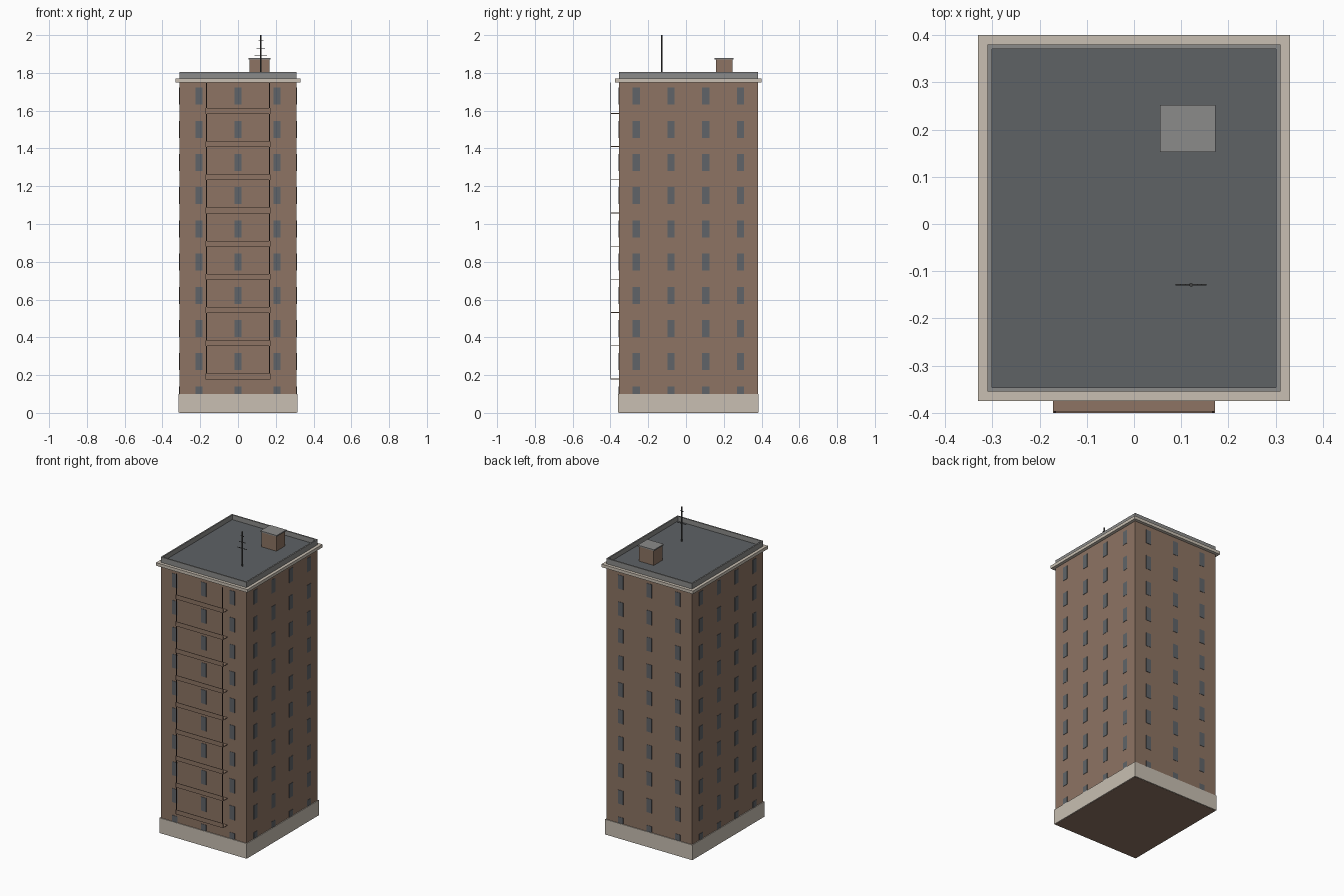
import bpy
import math
from mathutils import Matrix

if "Cube" in bpy.data.objects:
    bpy.data.objects.remove(bpy.data.objects["Cube"], do_unlink=True)
import bmesh


def material(name, rgb):
    m = bpy.data.materials.new(name)
    m.use_nodes = True
    colour = (*rgb, 1)
    m.diffuse_color = colour
    m.node_tree.nodes["Principled BSDF"].inputs["Base Color"].default_value = colour
    return m


BRICK = material("brown brick", (.266, .174, .125))
STONE = material("pale stone", (.578, .521, .445))
ROOF = material("dark roofing", (.112, .122, .13))
GREY = material("mid grey", (.26, .26, .255))
GLASS = material("window glass", (.115, .127, .138))
METAL = material("dark metal", (.06, .06, .06))
IRON = material("brown iron", (.07, .042, .032))


def add_box(bm, x0, x1, y0, y1, z0, z1):
    size = Matrix.Diagonal((x1 - x0, y1 - y0, z1 - z0, 1))
    place = Matrix.Translation(((x0 + x1) / 2, (y0 + y1) / 2, (z0 + z1) / 2))
    bmesh.ops.create_cube(bm, size=1, matrix=place @ size)


def boxes(name, mat, items):
    bm = bmesh.new()
    for item in items:
        add_box(bm, *item)
    mesh = bpy.data.meshes.new(name)
    bm.to_mesh(mesh)
    bm.free()
    mesh.materials.append(mat)
    ob = bpy.data.objects.new(name, mesh)
    bpy.context.collection.objects.link(ob)
    return ob


# Footprint of the tower, and a helper that grows it outwards
W, D, CY, TOP = .31, .3675, .0125, 1.75
FLOORS, STEP = 10, .1757


def footprint(grow, z0, z1):
    return (-W - grow, W + grow, CY - D - grow, CY + D + grow, z0, z1)


# Main masses
boxes("tower_walls", BRICK, [footprint(0, 0, TOP)])
boxes("base_plinth", STONE, [footprint(.005, .001, .1)])
boxes("cornice", STONE, [footprint(.02, TOP, 1.77)])
boxes("roof_deck", ROOF, [footprint(-.008, 1.76, 1.774)])

# Parapet: four walls around the roof edge
T, P0, P1 = .009, 1.77, 1.805
parapet = [(-W, W, CY + s * D - (T if s > 0 else 0), CY + s * D + (T if s < 0 else 0), P0, P1)
           for s in (-1, 1)]
parapet += [(s * W - (T if s > 0 else 0), s * W + (T if s < 0 else 0), CY - D + T, CY + D - T, P0, P1)
            for s in (-1, 1)]
boxes("parapet", GREY, parapet)

# Windows: thin plates in regular columns on all four walls
HALF_W, HALF_H, OUT = .019, .045, .002
front_back, sides = [], []
for floor in range(FLOORS):
    z = .0955 + floor * STEP
    for s in (-1, 1):
        for col in range(3):
            x = (col - 1) * 2 * W / 3
            y = CY + s * D
            front_back.append((x - HALF_W, x + HALF_W, y - OUT, y + OUT, z - HALF_H, z + HALF_H))
        for col in range(4):
            y = CY + (col - 1.5) * D / 2
            x = s * W
            sides.append((x - OUT, x + OUT, y - HALF_W, y + HALF_W, z - HALF_H, z + HALF_H))
boxes("front_back_windows", GLASS, front_back)
boxes("side_windows", GLASS, sides)

# Fire escape: landings with a low front panel, hung on two uprights
WALL_Y, EDGE_Y, LAND = CY - D, -.4, .172
landings, panels = [], []
for floor in range(1, FLOORS):
    z = .178 + (floor - 1) * STEP
    landings.append((-LAND, LAND, EDGE_Y, WALL_Y, z, z + .004))
    panels.append((-LAND, LAND, EDGE_Y, EDGE_Y + .003, z, z + .03))
boxes("escape_landings", BRICK, landings)
boxes("escape_panels", BRICK, panels)
boxes("escape_uprights", IRON,
      [(s * .167 - .002, s * .167 + .002, EDGE_Y, EDGE_Y + .004, .178, TOP) for s in (-1, 1)])

# Roof hut with a flat cap
boxes("roof_hut", BRICK, [(.061, .167, .158, .246, 1.77, 1.872)])
boxes("roof_hut_cap", GREY, [(.055, .173, .152, .252, 1.872, 1.88)])

# Aerial: round mast and three crossbars
MX, MY = .121, -.129
bpy.ops.mesh.primitive_cylinder_add(vertices=8, radius=.004, depth=.23, location=(MX, MY, 1.885))
mast = bpy.context.object
mast.name = "aerial_mast"
mast.data.materials.append(METAL)
boxes("aerial_crossbars", METAL,
      [(MX - h, MX + h, MY - .0015, MY + .0015, z - .0015, z + .0015)
       for h, z in ((.033, 1.89), (.022, 1.93), (.013, 1.97))])
